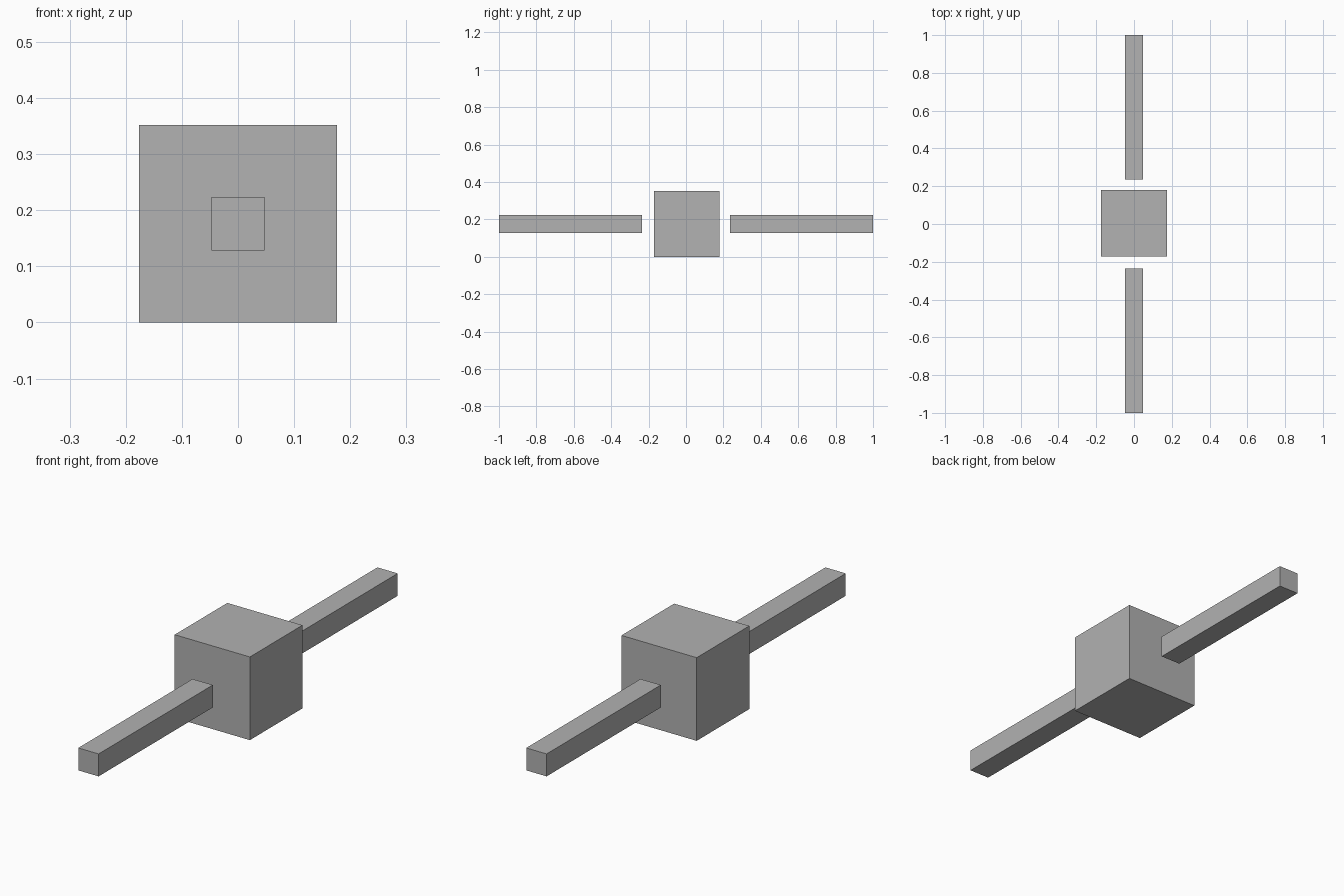
import bpy

# Remove the default cube
default = bpy.data.objects.get("Cube")
if default:
    bpy.data.objects.remove(default, do_unlink=True)

# Single plain grey material
GREY = (0.445, 0.445, 0.445, 1.0)
grey = bpy.data.materials.new("plain grey")
grey.use_nodes = True
grey.diffuse_color = GREY
grey.node_tree.nodes["Principled BSDF"].inputs["Base Color"].default_value = GREY


def box(name, center, size):
    """Add a flat-shaded box with its dimensions baked into the mesh."""
    bpy.ops.mesh.primitive_cube_add(size=1, location=center)
    obj = bpy.context.object
    obj.name = obj.data.name = name
    obj.scale = size
    bpy.ops.object.transform_apply(location=False, rotation=False, scale=True)
    obj.data.materials.append(grey)
    return obj


CUBE = 0.352           # side of the central block
ROD = 0.095            # thickness of the rods
INNER, OUTER = 0.236, 1.0
MID_Z = CUBE / 2

# Central block
box("center_block", (0, 0.004, MID_Z), (CUBE, CUBE, CUBE))

# Two detached rods, one in front of the block and one behind
for name, side in (("front_rod", -1), ("back_rod", 1)):
    box(name, (0, side * (INNER + OUTER) / 2, MID_Z), (ROD, OUTER - INNER, ROD))
